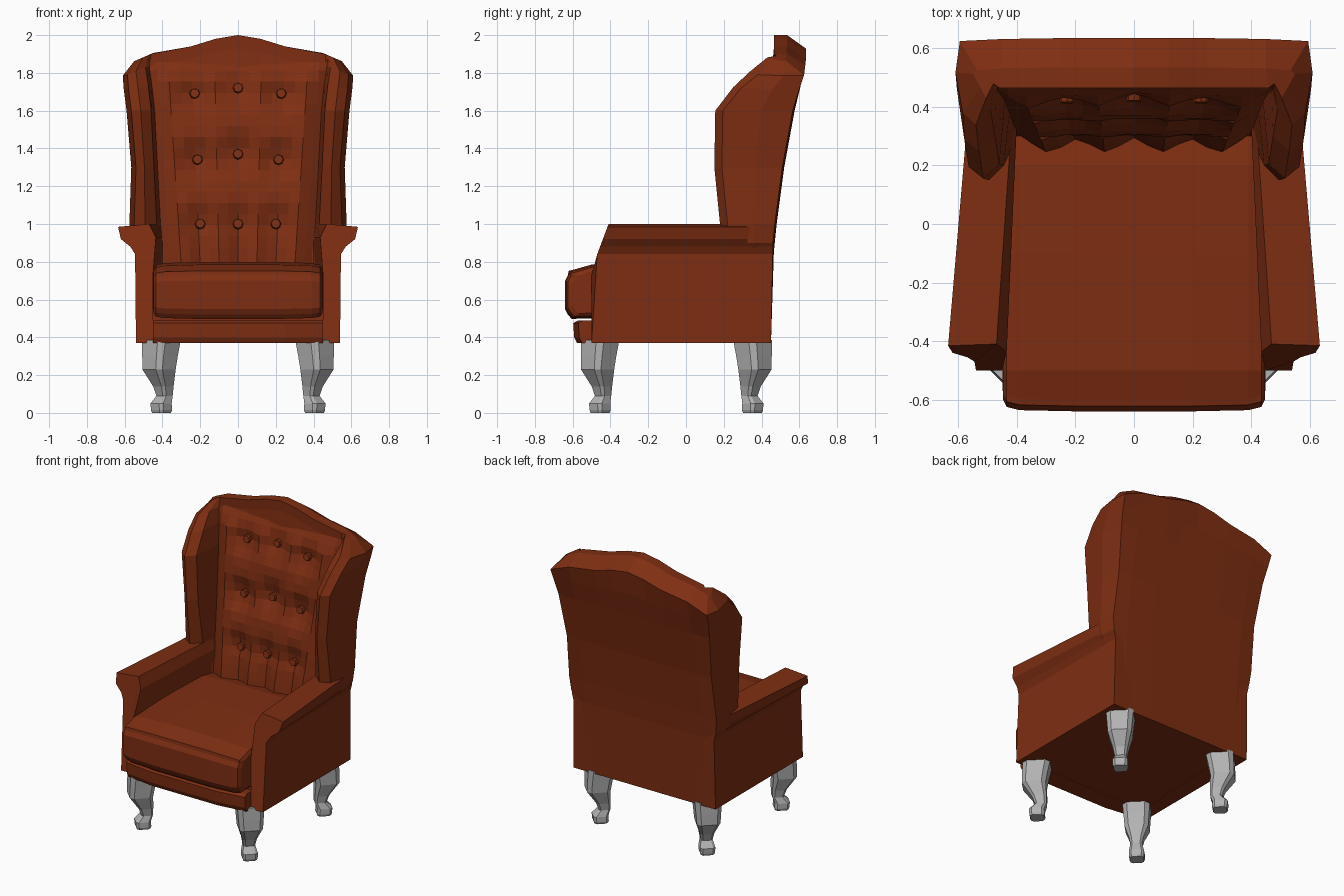
import bpy, bmesh, math
from mathutils import Matrix

if "Cube" in bpy.data.objects:
    bpy.data.objects.remove(bpy.data.objects["Cube"])


def material(name, rgb):
    m = bpy.data.materials.new(name)
    m.diffuse_color = (*rgb, 1)
    m.use_nodes = True
    m.node_tree.nodes["Principled BSDF"].inputs["Base Color"].default_value = m.diffuse_color
    return m


LEATHER = material("brown leather", (0.21, 0.027, 0.006))
GREY = material("grey legs", (0.45, 0.45, 0.45))


def finish(bm, name, mat, mirror=False):
    if mirror:
        bmesh.ops.mirror(bm, geom=bm.verts[:] + bm.edges[:] + bm.faces[:],
                         axis='X', merge_dist=0.0005)
    bmesh.ops.recalc_face_normals(bm, faces=bm.faces[:])
    me = bpy.data.meshes.new(name)
    bm.to_mesh(me)
    bm.free()
    me.materials.append(mat)
    ob = bpy.data.objects.new(name, me)
    bpy.context.collection.objects.link(ob)
    return ob


def loft(bm, rings, closed=True, caps=True):
    """Skin a list of equally long point rings."""
    vs = [[bm.verts.new(p) for p in r] for r in rings]
    n = len(rings[0])
    for a, b in zip(vs, vs[1:]):
        for i in range(n if closed else n - 1):
            j = (i + 1) % n
            bm.faces.new((a[i], a[j], b[j], b[i]))
    if caps:
        bm.faces.new(vs[0])
        bm.faces.new(vs[-1])
    return vs


def interp(table, t):
    for (a, va), (b, vb) in zip(table, table[1:]):
        if t <= b:
            return va + (vb - va) * max(0, (t - a) / (b - a))
    return table[-1][1]


# Winged back: one half lofted upward through U-shaped sections, then mirrored
CROWN = [(0, .11), (.12, .09), (.25, .05), (.45, .015), (.6, -.05)]
# z, crown weight, outer x, rear y, wing front y, inner x, panel y
LEVELS = [(.37, 0, .525, .45, .20, .40, .26),
          (.85, 0, .53, .465, .20, .40, .31),
          (.90, 0, .565, .47, .19, .40, .32),
          (1.0, 0, .575, .48, .18, .41, .335),
          (1.3, 0, .565, .52, .15, .425, .385),
          (1.6, 0, .59, .575, .155, .44, .43),
          (1.73, .3, .605, .61, .25, .455, .45),
          (1.83, .9, .61, .635, .34, .47, .465),
          (1.89, 1, .55, .535, .43, .46, .465)]
bm = bmesh.new()
rings = []
for z, w, X, yb, yf, xi, yp in LEVELS:
    pts = [(0, yb), (.12, yb), (.25, yb), (.45, yb - .003), (X - .015, yb - .01),
           (X, (yb + yf) / 2 + .03), (X - .025, yf + .04), ((X + xi) / 2, yf),
           (xi + .02, yf + .05), (xi, yp), (.25, yp), (.12, yp), (0, yp)]
    rings.append([(x, y, z + w * interp(CROWN, x)) for x, y in pts])
vs = loft(bm, rings, closed=False, caps=False)
for r in (vs[0], vs[-1]):
    for i in range(6):
        bm.faces.new((r[i], r[i + 1], r[11 - i], r[12 - i]) if i < 5
                     else (r[5], r[6], r[7]))
finish(bm, "winged_back", LEATHER, mirror=True)

# Tufted panel with a puff between the buttons
PANEL = [(l[0], l[6]) for l in LEVELS[:-1]]


def spread(z):
    return 1 + .21 * (z - 1)


BUTTONS = [(.2 * i, z - (drop if i else 0))
           for z, drop in ((1.0, 0), (1.37, .03), (1.72, .03)) for i in (-1, 0, 1)]


def puff(u, z):
    d = min(math.hypot(u - bu, (z - bz) * .9) for bu, bz in BUTTONS)
    if z < 1.0:
        d = min(d, min(abs(u - c) for c in (-.2, 0, .2)) + .03)
    edge = min(1, (.42 - abs(u)) / .1, (1.87 - z) / .12)
    return .065 * min(1, d / .12) * max(0, edge)


bm = bmesh.new()
rows = []
for k in range(20):
    z = .76 + k * 1.11 / 19
    rows.append([(u * spread(z), interp(PANEL, z) + .008 - puff(u, z), z)
                 for u in [i * .0525 for i in range(-8, 9)]])
loft(bm, rows, closed=False, caps=False)
panel = finish(bm, "tufted_panel", LEATHER)
if sum(p.normal.y for p in panel.data.polygons) > 0:
    panel.data.flip_normals()

# Buttons
bm = bmesh.new()
for u, z in BUTTONS:
    at = Matrix.Translation((u * spread(z), interp(PANEL, z) - .012, z))
    bmesh.ops.create_cone(bm, cap_ends=True, segments=8, radius1=.031, radius2=.024,
                          depth=.035, matrix=at @ Matrix.Rotation(math.radians(82), 4, 'X'))
finish(bm, "buttons", LEATHER)

# Arms: rolled profile (x, z, shift at the rear) lofted front to back
ARM = [(.45, .37, -.04), (.45, .73, -.05), (.435, .93, -.04), (.47, 1.0, -.06),
       (.635, .985, -.075), (.62, .92, -.07), (.57, .88, -.025), (.545, .84, -.01),
       (.54, .37, 0)]
bm = bmesh.new()
loft(bm, [[(x, -.5 + .09 * max(0, (z - .76) / .24), z) for x, z, d in ARM],
          [(x + d, .45 + .02 * (z - .37), z) for x, z, d in ARM]])
finish(bm, "arms", LEATHER, mirror=True)

# Seat frame under the cushion
bm = bmesh.new()
bmesh.ops.create_cube(bm, size=1, matrix=Matrix.Translation((0, -.02, .461))
                      @ Matrix.Diagonal((1.0, .93, .18, 1)))
finish(bm, "seat_frame", LEATHER)

# Front rail, slightly bowed
RAIL = [(-.45, .37), (-.585, .37), (-.6, .40), (-.605, .475), (-.58, .49), (-.45, .49)]
bm = bmesh.new()
loft(bm, [[(x, y + (bow if y < -.5 else 0), z) for y, z in RAIL]
          for x, bow in ((-.45, .035), (-.25, .008), (.25, .008), (.45, .035))])
finish(bm, "front_rail", LEATHER)

# Seat cushion: side profile with piped edges, lofted across
SEAT = [(.3, .5), (-.55, .5), (-.605, .497), (-.625, .52), (-.64, .55), (-.64, .70),
        (-.625, .73), (-.622, .752), (-.60, .757), (-.5, .785), (-.1, .80), (.2, .80),
        (.3, .78)]
bm = bmesh.new()
loft(bm, [[(x, y + (dy if y < -.5 else 0), .63 + (z - .63) * s) for y, z in SEAT]
          for x, s, dy in ((-.447, .78, .04), (-.435, .9, .015), (-.39, .96, .004), (-.2, 1, 0),
                           (.2, 1, 0), (.39, .96, .004), (.435, .9, .015), (.447, .78, .04))])
finish(bm, "seat_cushion", LEATHER)

# Curved legs: chamfered diamond sections (z, outward shift, radius)
LEG = [(0, 0, .050), (.015, 0, .056), (.05, .002, .056), (.09, -.016, .043),
       (.14, -.010, .054), (.23, .013, .088), (.30, .008, .094), (.385, 0, .102)]


def leg(name, cx, cy, sy):
    bm = bmesh.new()
    rings = []
    for z, s, r in LEG:
        c = .2 * r
        ring = [(r, -c), (r, c), (c, r), (-c, r), (-r, c), (-r, -c), (-c, -r), (c, -r)]
        rings.append([(cx + s + x, cy + s * sy + y, z) for x, y in ring])
    loft(bm, rings)
    finish(bm, name, GREY, mirror=True)


leg("front_legs", .405, -.455, -1)
leg("back_legs", .405, .352, 1)
